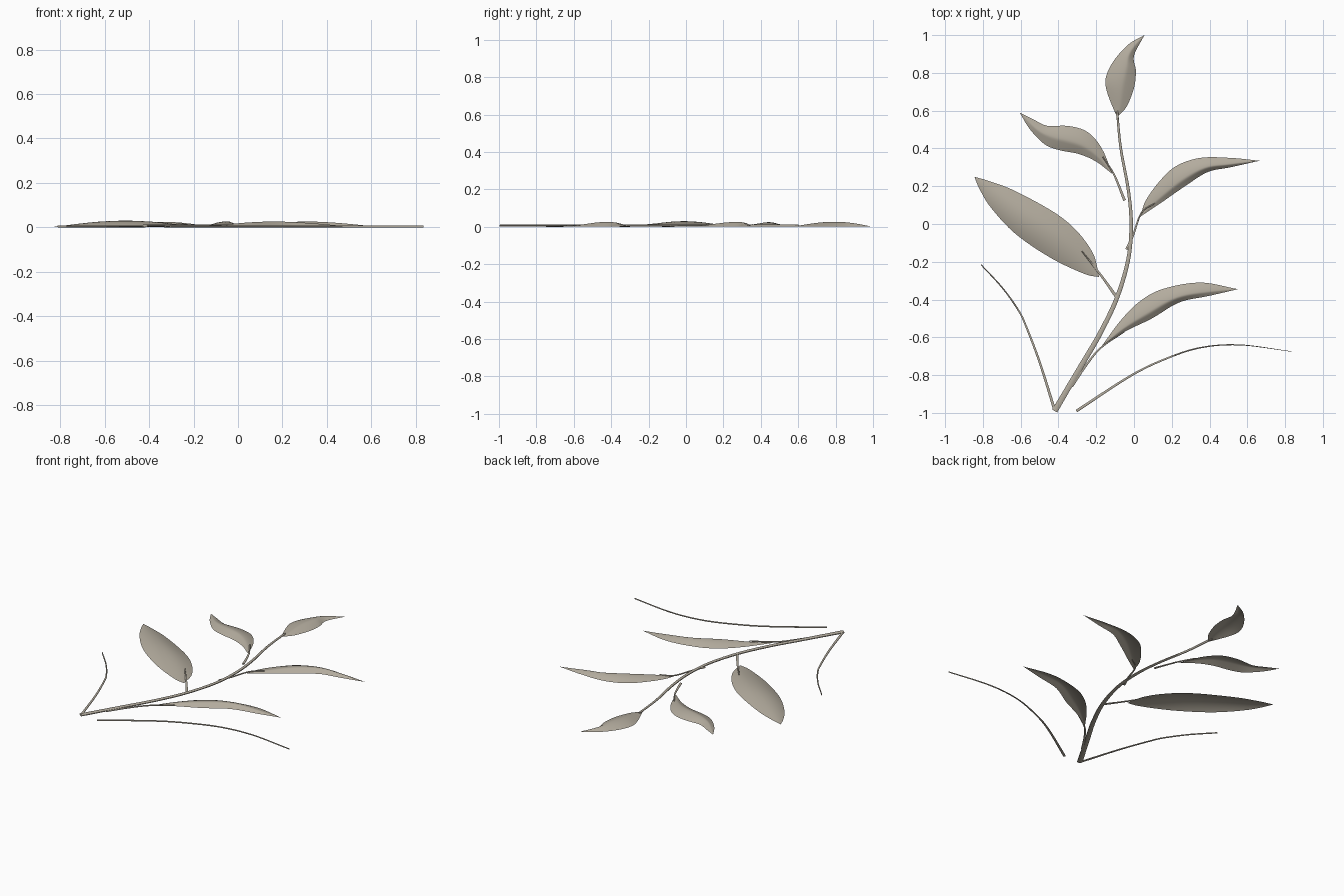
import bpy, bmesh, math
from mathutils import Vector

cube = bpy.data.objects.get("Cube")
if cube:
    bpy.data.objects.remove(cube, do_unlink=True)

mat = bpy.data.materials.new("greige")
color = (0.45, 0.41, 0.34, 1)
mat.diffuse_color = color
mat.use_nodes = True
mat.node_tree.nodes["Principled BSDF"].inputs["Base Color"].default_value = color


def spline(points, count):
    """Smooth curve through the points, evenly resampled by length."""
    p = [Vector((*q, 0)[:3]) for q in points]
    p = [2 * p[0] - p[1]] + p + [2 * p[-1] - p[-2]]
    dense = []
    for a, b, c, d in zip(p, p[1:], p[2:], p[3:]):
        for i in range(16):
            t = i / 16
            dense.append(0.5 * (2 * b + (c - a) * t + (2 * a - 5 * b + 4 * c - d) * t ** 2
                                + (3 * b - a - 3 * c + d) * t ** 3))
    dense.append(p[-2])
    dist = [0]
    for a, b in zip(dense, dense[1:]):
        dist.append(dist[-1] + (b - a).length)
    out, k = [], 0
    for i in range(count):
        want = dist[-1] * i / (count - 1)
        while k < len(dense) - 2 and dist[k + 1] < want:
            k += 1
        f = (want - dist[k]) / max(dist[k + 1] - dist[k], 1e-9)
        out.append(dense[k].lerp(dense[k + 1], min(f, 1)))
    return out


def finish(name, bm, angle):
    bmesh.ops.remove_doubles(bm, verts=bm.verts, dist=0.00005)
    mesh = bpy.data.meshes.new(name)
    bm.to_mesh(mesh)
    bm.free()
    mesh.materials.append(mat)
    obj = bpy.data.objects.new(name, mesh)
    bpy.context.collection.objects.link(obj)
    bpy.ops.object.select_all(action="DESELECT")
    obj.select_set(True)
    bpy.context.view_layer.objects.active = obj
    bpy.ops.object.shade_smooth_by_angle(angle=math.radians(angle))


def skin(bm, rows, closed):
    n = len(rows[0])
    for a, b in zip(rows, rows[1:]):
        for j in range(n if closed else n - 1):
            k = (j + 1) % n
            bm.faces.new((a[j], a[k], b[k], b[j]))


def leaf(name, base, tip, upper, lower, height, ridge, power):
    """Thin domed blade between two outlines; the ridge may sit off centre."""
    rows_n, cols = 33, 16
    left = spline([base] + upper + [tip], rows_n)
    right = spline([base] + lower + [tip], rows_n)
    bm = bmesh.new()
    rows = []
    for i, (a, b) in enumerate(zip(left, right)):
        h = height * max(math.sin(math.pi * i / (rows_n - 1)), 0) ** 1.3
        row = []
        for j in range(cols + 1):
            t = j / cols
            if t < ridge:
                z = math.sin(math.pi / 2 * t / ridge)
            else:
                z = 1 - ((t - ridge) / (1 - ridge)) ** power
            v = a.lerp(b, t)
            v.z = 0.001 + h * z
            row.append(bm.verts.new(v))
        rows.append(row)
    skin(bm, rows, False)
    bmesh.ops.recalc_face_normals(bm, faces=bm.faces)
    bm.normal_update()
    if sum(f.normal.z for f in bm.faces) < 0:
        bmesh.ops.reverse_faces(bm, faces=bm.faces)
    finish(name, bm, 35)


def stalk(name, points, r0, r1, half_height=0.004, count=40):
    """Tube of constant height resting on the ground, tapering in width."""
    path = spline(points, count)
    bm = bmesh.new()
    rows = []
    for i, c in enumerate(path):
        d = path[min(i + 1, count - 1)] - path[max(i - 1, 0)]
        side = Vector((d.y, -d.x, 0)).normalized()
        r = r0 + (r1 - r0) * i / (count - 1)
        rows.append([bm.verts.new(c + side * r * math.cos(a)
                                  + Vector((0, 0, half_height * (1 + math.sin(a)))))
                     for a in (math.tau * (k + 0.5) / 8 for k in range(8))])
    skin(bm, rows, True)
    bm.faces.new(rows[0])
    bm.faces.new(rows[-1])
    bmesh.ops.recalc_face_normals(bm, faces=bm.faces)
    finish(name, bm, 50)


# Leaves
leaf("top_leaf", (-.09, .565), (.055, 1),
     [(-.14, .69), (-.15, .77), (-.11, .86), (-.03, .95)],
     [(-.04, .62), (0, .72), (.01, .81), (0, .89)], .026, .6, 1.2)
leaf("upper_right_leaf", (-.115, .265), (-.605, .59),
     [(-.16, .38), (-.21, .455), (-.27, .5), (-.36, .52), (-.46, .52), (-.535, .555)],
     [(-.2, .33), (-.29, .37), (-.39, .39), (-.47, .42), (-.55, .5)], .024, .6, 1.1)
leaf("large_right_leaf", (-.185, -.28), (-.845, .25),
     [(-.215, -.16), (-.3, -.04), (-.42, .06), (-.63, .175), (-.76, .225)],
     [(-.26, -.265), (-.44, -.18), (-.63, -.05), (-.76, .09), (-.82, .19)], .029, .5, 2)
leaf("upper_left_leaf", (.035, .04), (.665, .335),
     [(.06, .12), (.13, .22), (.22, .305), (.35, .35), (.51, .35)],
     [(.14, .11), (.27, .2), (.39, .275), (.51, .3)], .025, .72, 1)
leaf("lower_left_leaf", (-.17, -.645), (.55, -.345),
     [(-.07, -.51), (.03, -.41), (.15, -.345), (.35, -.31)],
     [(-.05, -.57), (.095, -.5), (.24, -.415), (.4, -.38)], .025, .72, 1)

# Main stem
stalk("main_stem", [(-.42, -.99), (-.285, -.76), (-.18, -.58), (-.09, -.39), (-.03, -.185),
                    (-.015, 0), (-.03, .18), (-.07, .4), (-.09, .6)], .017, .006, .0065, 60)

# Leaf stalks, running onto each blade
stalk("large_right_stalk", [(-.09, -.39), (-.18, -.265, .001), (-.275, -.145, .012)], .009, .003)
stalk("upper_right_stalk", [(-.05, .125), (-.105, .26, .001), (-.165, .355, .006)], .008, .003)
stalk("upper_left_stalk", [(-.04, -.135), (-.005, -.06), (.04, .06, .001), (.11, .11, .006)],
      .007, .003)
stalk("lower_left_stalk", [(-.33, -.86), (-.255, -.75), (-.175, -.655), (-.05, -.57, .005)],
      .008, .003)

# Loose grass blades
stalk("right_blade", [(-.42, -.985), (-.5, -.73), (-.57, -.545), (-.61, -.46), (-.695, -.34),
                      (-.81, -.215)], .008, .003)
stalk("left_blade", [(-.305, -.99), (-.02, -.805), (.165, -.715), (.35, -.655), (.56, -.64),
                     (.835, -.675)], .008, .0012)
